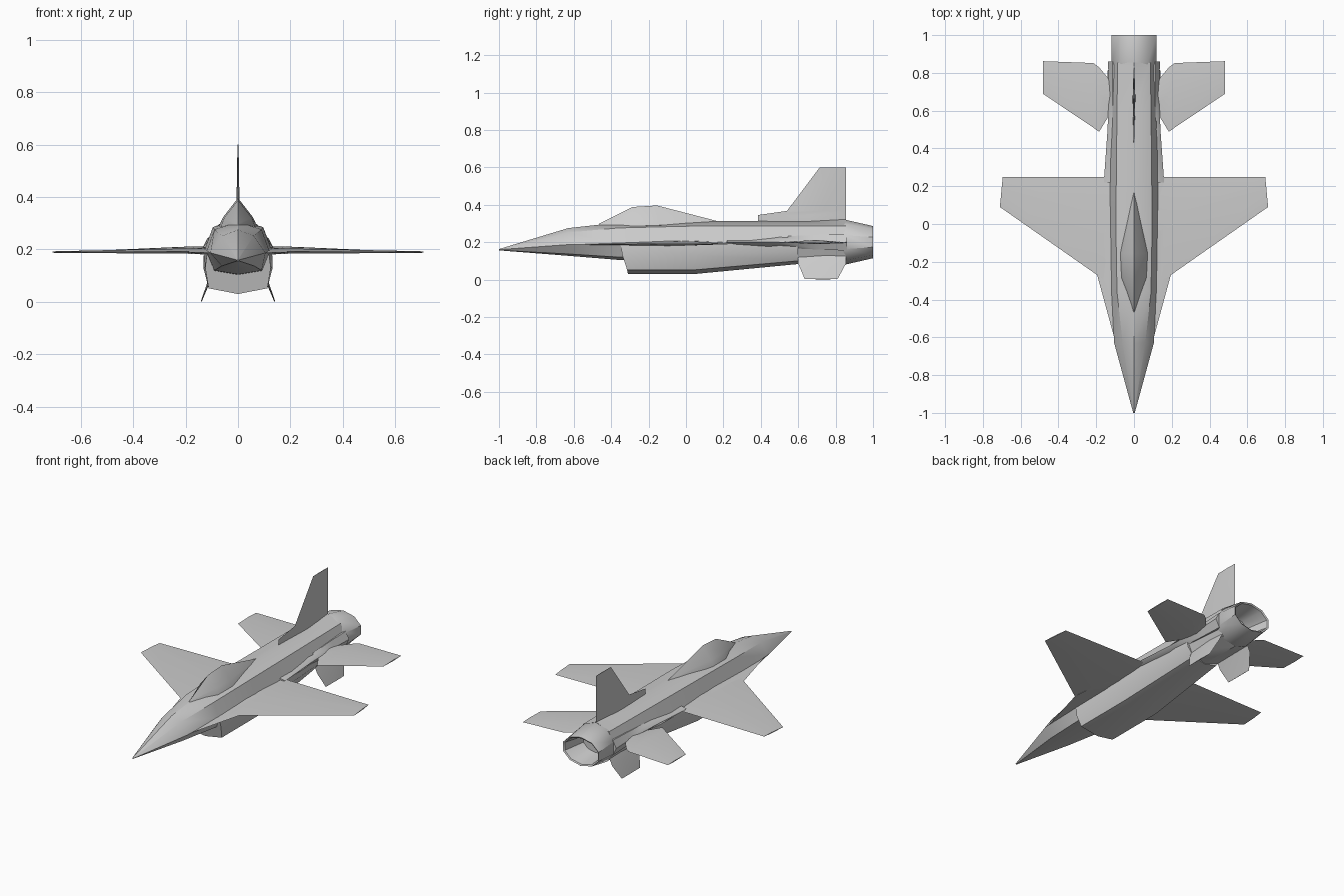
import bpy, math
from mathutils import Vector

if "Cube" in bpy.data.objects:
    bpy.data.objects.remove(bpy.data.objects["Cube"])


def make(name, verts, faces, mirror=False, angle=35):
    me = bpy.data.meshes.new(name)
    me.from_pydata([tuple(v) for v in verts], [], faces)
    ob = bpy.data.objects.new(name, me)
    bpy.context.collection.objects.link(ob)
    bpy.ops.object.select_all(action='DESELECT')
    ob.select_set(True)
    bpy.context.view_layer.objects.active = ob
    # consistent outward normals
    bpy.ops.object.mode_set(mode='EDIT')
    bpy.ops.mesh.select_all(action='SELECT')
    bpy.ops.mesh.normals_make_consistent(inside=False)
    bpy.ops.object.mode_set(mode='OBJECT')
    if mirror:
        m = ob.modifiers.new("Mirror", 'MIRROR')
        m.use_mirror_merge = False
    bpy.ops.object.shade_smooth_by_angle(angle=math.radians(angle))
    return ob


def loft(name, rings, **kw):
    """Skin closed rings of equal length and cap both ends."""
    n = len(rings[0])
    verts = [p for r in rings for p in r]
    faces = [list(range(n)), list(range(len(verts) - n, len(verts)))]
    for i in range(len(rings) - 1):
        for j in range(n):
            k = (j + 1) % n
            faces.append((i*n + j, i*n + k, (i+1)*n + k, (i+1)*n + j))
    return make(name, verts, faces, **kw)


def section(half, y):
    """Full symmetric ring from a half outline (x, z, optional y shift), top to bottom."""
    pts = [(p[0], y + (p[2] if len(p) > 2 else 0), p[1]) for p in half]
    return pts + [(-x, yy, z) for x, yy, z in reversed(pts[1:-1])]


def foil(name, stations, normal, mirror=True):
    """Thin double-wedge surface; stations are (leading, trailing, half thickness)."""
    rings = []
    for le, te, t in stations:
        le, te, nrm = Vector(le), Vector(te), Vector(normal)
        mid = le.lerp(te, 0.6)
        rings.append([le, mid + nrm*t, te, mid - nrm*t])
    return loft(name, rings, mirror=mirror, angle=20)


# fuselage: y, top z, shoulder, side, lower corner, bottom z
body = [
    (-1.0, .163, (.002, .162), (.004, .160), (.002, .157), .156),
    (-.63, .275, (.060, .252), (.105, .187), (.062, .137), .127),
    (-.36, .305, (.090, .276), (.120, .192), (.090, .120), .105),
    (.00, .312, (.096, .285), (.128, .198), (.105, .110), .090),
    (.60, .312, (.090, .287), (.128, .202), (.092, .118), .085),
    (.855, .322, (.086, .287), (.122, .203), (.086, .115), .080),
]
loft("fuselage", [section([(0, t), a, b, c, (0, d)], y) for y, t, a, b, c, d in body])

# air intake slung under the belly, with a raked front face
intake = [
    (-.35, [(0, .19), (.118, .185), (.125, .13, .01), (.112, .052, .035), (0, .03, .04)]),
    (.05, [(0, .19), (.130, .195), (.132, .13), (.112, .052), (0, .03)]),
    (.60, [(0, .19), (.125, .200), (.120, .15), (.080, .100), (0, .083)]),
]
loft("air_intake", [section(h, y) for y, h in intake])

# canopy with a peaked roof: y, half width, base z, mid z, ridge z
canopy = [
    (-.465, .003, .285, .292, .298),
    (-.285, .066, .285, .320, .388),
    (-.155, .072, .290, .322, .396),
    (.17, .006, .300, .304, .312),
]
loft("canopy", [section([(0, r), (w*.8, m), (w, b), (0, b - .02)], y)
                for y, w, b, m, r in canopy])

# leading edge strakes blending along the body sides
foil("strake", [((.08, -.62, .187), (.08, .27, .197), .018),
                ((.105, -.60, .187), (.15, .25, .197), .012),
                ((.195, -.27, .190), (.17, .25, .195), .008)], (0, 0, 1))

# main wings
foil("wing", [((.10, -.335, .192), (.10, .25, .195), .014),
              ((.195, -.27, .192), (.195, .25, .195), .010),
              ((.71, .09, .190), (.695, .25, .190), .003)], (0, 0, 1))

# side fairings running back to the tail
fairing = [(.22, .160, .012), (.50, .140, .030), (.72, .132, .040), (.86, .138, .045)]
loft("tail_fairing", [[(.07, y, .20 + h), (.115, y, .20 + h), (x, y, .202),
                       (.115, y, .20 - h), (.07, y, .20 - h)] for y, x, h in fairing],
     mirror=True)

# tailplanes
foil("tailplane", [((.11, .61, .20), (.11, .74, .20), .010),
                   ((.185, .488, .20), (.185, .83, .20), .011),
                   ((.215, .51, .20), (.215, .852, .20), .010),
                   ((.483, .69, .195), (.483, .862, .195), .003)], (0, 0, 1))

# vertical tail with its low front fillet
foil("vertical_tail", [((0, .385, .29), (0, .855, .29), .008),
                       ((0, .385, .345), (0, .855, .345), .006),
                       ((0, .54, .367), (0, .855, .367), .006),
                       ((0, .715, .60), (0, .855, .60), .002)], (1, 0, 0), mirror=False)

# ventral fins
foil("ventral_fin", [((.085, .60, .135), (.085, .855, .135), .006),
                     ((.108, .60, .085), (.108, .855, .085), .005),
                     ((.140, .635, .002), (.140, .81, .002), .002)], (.93, 0, .37))

# hollow exhaust nozzle: y, x radius, z radius
N = 10
nozzle = [(.82, .110, .105), (.855, .124, .119), (1.0, .125, .086),
          (.995, .116, .078), (.86, .085, .060)]
loft("exhaust_nozzle",
     [[(rx*math.sin(2*math.pi*i/N), y, .20 + rz*math.cos(2*math.pi*i/N)) for i in range(N)]
      for y, rx, rz in nozzle], angle=40)
